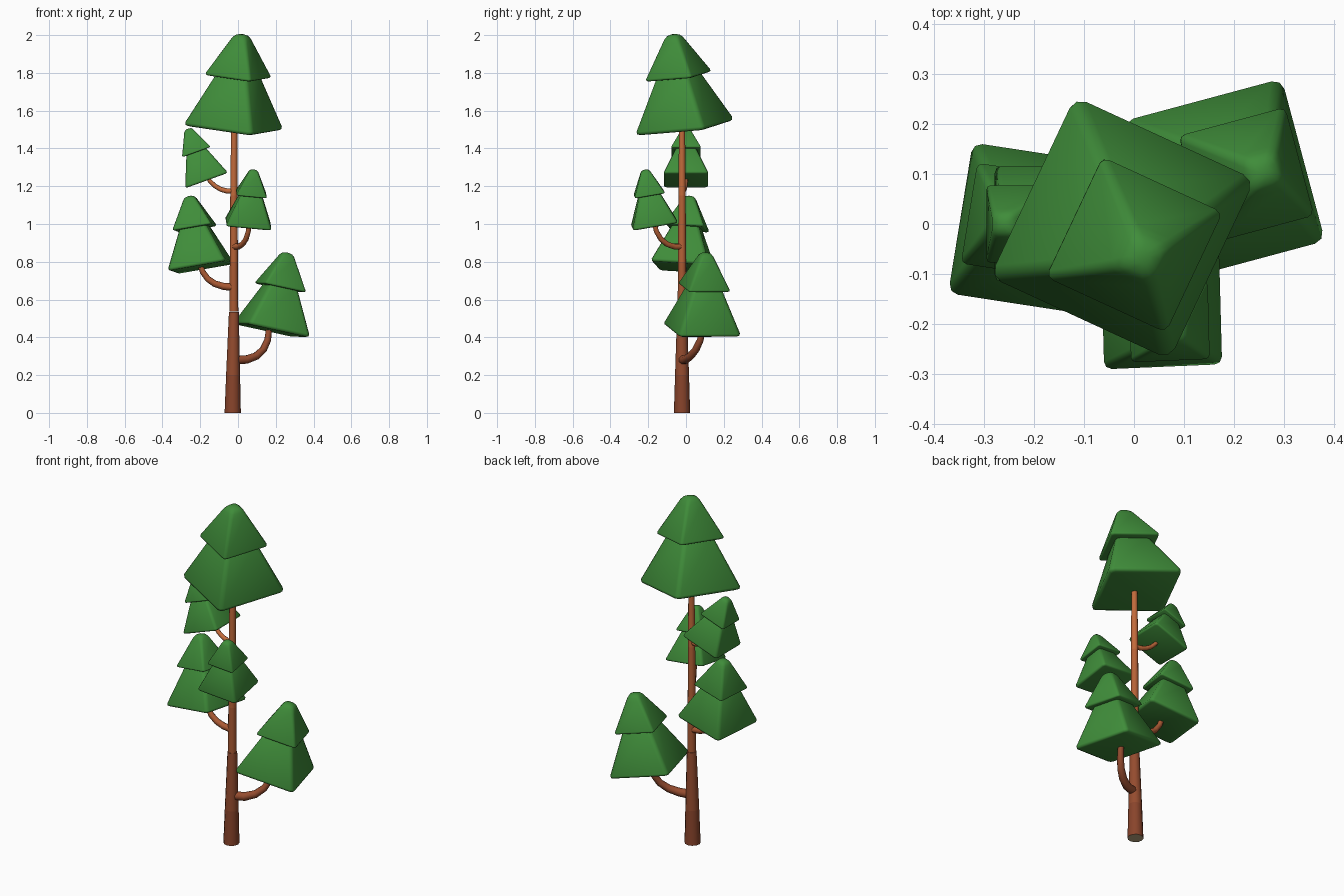
import bpy, bmesh, math
from mathutils import Vector, Matrix

if "Cube" in bpy.data.objects:
    bpy.data.objects.remove(bpy.data.objects["Cube"])


def material(name, rgb):
    m = bpy.data.materials.new(name)
    m.diffuse_color = (*rgb, 1)
    m.use_nodes = True
    m.node_tree.nodes["Principled BSDF"].inputs["Base Color"].default_value = m.diffuse_color
    return m


LEAF = material("leaf green", (0.050, 0.265, 0.042))
BARK = [material("dark bark", (0.25, 0.058, 0.024)),
        material("brown bark", (0.30, 0.072, 0.028)),
        material("warm bark", (0.40, 0.100, 0.033)),
        material("copper bark", (0.47, 0.122, 0.038)),
        material("light bark", (0.54, 0.145, 0.044))]
BANDS = (0.2, 0.535, 0.8, 1.15)
CUT = material("cut wood", (0.50, 0.38, 0.22))


def finish(bm, name, mats, angle):
    bmesh.ops.recalc_face_normals(bm, faces=bm.faces)
    me = bpy.data.meshes.new(name)
    bm.to_mesh(me)
    bm.free()
    ob = bpy.data.objects.new(name, me)
    bpy.context.collection.objects.link(ob)
    for m in mats:
        me.materials.append(m)
    bpy.ops.object.select_all(action='DESELECT')
    ob.select_set(True)
    bpy.context.view_layer.objects.active = ob
    bpy.ops.object.shade_smooth_by_angle(angle=math.radians(angle))
    return ob


def skin(bm, rings):
    """Join rings of points into a closed, capped body."""
    loops = [[bm.verts.new(p) for p in r] for r in rings]
    n = len(loops[0])
    for a, b in zip(loops, loops[1:]):
        for i in range(n):
            j = (i + 1) % n
            bm.faces.new((a[i], a[j], b[j], b[i]))
    bm.faces.new(loops[0][::-1])
    bm.faces.new(loops[-1])


def rounded_square(half, radius, z):
    pts = []
    for k in range(4):
        turn = Matrix.Rotation(k * math.pi / 2, 3, 'Z')
        c = half - radius
        for d in (0, 45, 90):
            t = math.radians(d)
            pts.append(turn @ Vector((c + radius * math.cos(t), c + radius * math.sin(t), z)))
    return pts


# Tier profiles for a clump of unit width: half width, corner radius, height
LOWER = [(0.465, 0.045, 0.0), (0.50, 0.06, 0.015), (0.505, 0.065, 0.05),
         (0.235, 0.06, 0.72), (0.21, 0.06, 0.76)]
UPPER = [(0.315, 0.03, 0.695), (0.335, 0.035, 0.705), (0.337, 0.04, 0.728),
         (0.135, 0.05, 1.16), (0.11, 0.055, 1.215), (0.078, 0.05, 1.252), (0.03, 0.025, 1.268)]


def clump(name, centre, size, yaw, slope):
    """Two stacked soft pyramids standing on a tilted plane."""
    up = Vector((-slope[0], -slope[1], 1)).normalized()
    tilt = Vector((0, 0, 1)).rotation_difference(up).to_matrix().to_4x4()
    place = (Matrix.Translation(centre) @ tilt
             @ Matrix.Rotation(math.radians(yaw), 4, 'Z') @ Matrix.Scale(size, 4))
    for tier, profile in (("lower", LOWER), ("upper", UPPER)):
        bm = bmesh.new()
        skin(bm, [rounded_square(*p) for p in profile])
        bm.transform(place)
        finish(bm, f"{name}_{tier}_foliage", [LEAF], 75)


def tube(name, path, radii, sides=12):
    """Sweep a round section along a path; bark is lighter higher up."""
    pts = [Vector(p) for p in path]
    rings = []
    for i, p in enumerate(pts):
        d = (pts[min(i + 1, len(pts) - 1)] - pts[max(i - 1, 0)]).normalized()
        if i == 0 and p.z == 0:
            d = Vector((0, 0, 1))
        q = Vector((0, 0, 1)).rotation_difference(d)
        rings.append([p + q @ Vector((radii[i] * math.cos(t), radii[i] * math.sin(t), 0))
                      for t in (2 * math.pi * k / sides for k in range(sides))])
    bm = bmesh.new()
    skin(bm, rings)
    ob = finish(bm, name, BARK + [CUT], 50)
    for f in ob.data.polygons:
        z = f.center.z
        f.material_index = 5 if z < 0.001 else sum(z > b for b in BANDS)


def branch(name, a, b, c, d, r0, r1, steps=5):
    """Curved limb along a cubic arc."""
    a, b, c, d = map(Vector, (a, b, c, d))
    ts = [i / steps for i in range(steps + 1)]
    path = [a * (1 - t) ** 3 + b * 3 * t * (1 - t) ** 2 + c * 3 * t * t * (1 - t) + d * t ** 3
            for t in ts]
    tube(name, path, [r0 + (r1 - r0) * t for t in ts], 8)


# Trunk: thick lower section, thinner upper section
X, Y = -0.022, -0.021
tube("lower_trunk", [(X - 0.006, Y, 0), (X - 0.004, Y, 0.2), (X, Y, 0.535)],
     [0.043, 0.037, 0.026])
tube("upper_trunk", [(X, Y, 0.5355), (X, Y, 0.8), (X, Y, 1.15), (X + 0.002, Y, 1.56)],
     [0.0235, 0.0215, 0.019, 0.016])

# Branches
branch("right_branch", (X, Y, 0.28), (0.10, 0.0, 0.27), (0.165, 0.08, 0.33),
       (0.165, 0.088, 0.45), 0.025, 0.016)
branch("left_branch", (X, Y, 0.665), (-0.12, -0.02, 0.665), (-0.185, -0.015, 0.70),
       (-0.205, -0.01, 0.80), 0.020, 0.014)
branch("front_branch", (X, Y, 0.88), (0.02, -0.09, 0.87), (0.058, -0.16, 0.91),
       (0.06, -0.17, 1.02), 0.017, 0.012)
branch("high_left_branch", (X, Y, 1.175), (-0.08, -0.01, 1.165), (-0.14, 0.0, 1.20),
       (-0.17, 0.0, 1.26), 0.015, 0.010)

# Foliage: name, base centre, width, yaw, slope of the base plane
clump("crown", (-0.025, -0.006, 1.508), 0.396, -25, (-0.09, 0.125))
clump("right", (0.177, 0.085, 0.435), 0.333, 15, (-0.205, -0.05))
clump("left", (-0.196, -0.012, 0.77), 0.303, -9, (0.16, -0.085))
clump("front", (0.054, -0.167, 0.995), 0.235, 2, (-0.10, 0.17))
clump("high_left", (-0.166, 0.0, 1.230), 0.230, 0, (0.36, 0.0))
